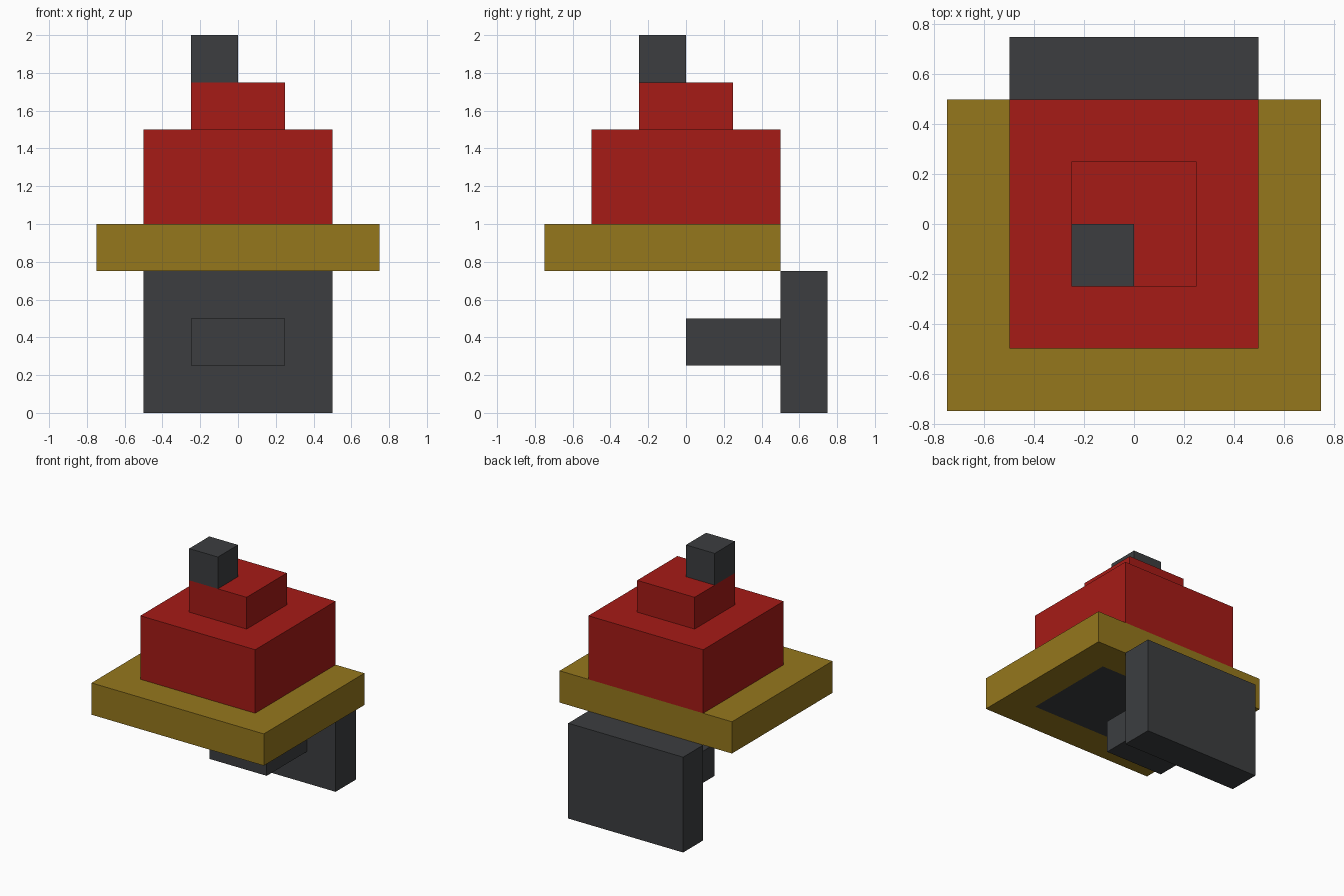
import bpy, bmesh

if "Cube" in bpy.data.objects:
    bpy.data.objects.remove(bpy.data.objects["Cube"])


def material(name, rgb):
    m = bpy.data.materials.new(name)
    m.diffuse_color = (*rgb, 1)
    m.use_nodes = True
    m.node_tree.nodes["Principled BSDF"].inputs["Base Color"].default_value = m.diffuse_color
    return m


RED = material("red", (0.38, 0.011, 0.008))
GOLD = material("gold", (0.30, 0.185, 0.012))
DARK = material("charcoal", (0.045, 0.048, 0.051))


def finish(name, bm, mat):
    bmesh.ops.recalc_face_normals(bm, faces=bm.faces)
    mesh = bpy.data.meshes.new(name)
    bm.to_mesh(mesh)
    bm.free()
    mesh.materials.append(mat)
    obj = bpy.data.objects.new(name, mesh)
    bpy.context.collection.objects.link(obj)


def box(name, x, y, z, mat):
    """Box from (min, max) ranges on each axis."""
    bm = bmesh.new()
    bmesh.ops.create_cube(bm, size=1)
    for v in bm.verts:
        v.co = [r[0] + (c + 0.5) * (r[1] - r[0]) for c, r in zip(v.co, (x, y, z))]
    finish(name, bm, mat)


def frame(name, outer, inner, z, mat):
    """Rectangular ring; outer and inner are (x0, x1, y0, y1)."""
    bm = bmesh.new()
    loops = []
    for (x0, x1, y0, y1), h in ((outer, z[0]), (outer, z[1]), (inner, z[1]), (inner, z[0])):
        loops.append([bm.verts.new((px, py, h))
                      for px, py in ((x0, y0), (x1, y0), (x1, y1), (x0, y1))])
    for k in range(4):
        a, b = loops[k], loops[(k + 1) % 4]
        for i in range(4):
            j = (i + 1) % 4
            bm.faces.new((a[i], a[j], b[j], b[i]))
    finish(name, bm, mat)


# Back plate and the arm that reaches forward from it
box("back_plate", (-0.5, 0.5), (0.5, 0.75), (0, 0.75), DARK)
box("support_arm", (-0.25, 0.25), (0, 0.5), (0.25, 0.5), DARK)

# Gold brim with a flush dark panel underneath
frame("brim", (-0.75, 0.75, -0.75, 0.5), (-0.5, 0.5, -0.5, 0.25), (0.75, 1.0), GOLD)
box("brim_lining", (-0.5, 0.5), (-0.5, 0.25), (0.75, 1.0), DARK)

# Stepped red crown and off-centre tip
box("crown_lower", (-0.5, 0.5), (-0.5, 0.5), (1.0, 1.5), RED)
box("crown_upper", (-0.25, 0.25), (-0.25, 0.25), (1.5, 1.75), RED)
box("tip", (-0.25, 0), (-0.25, 0), (1.75, 2.0), DARK)
